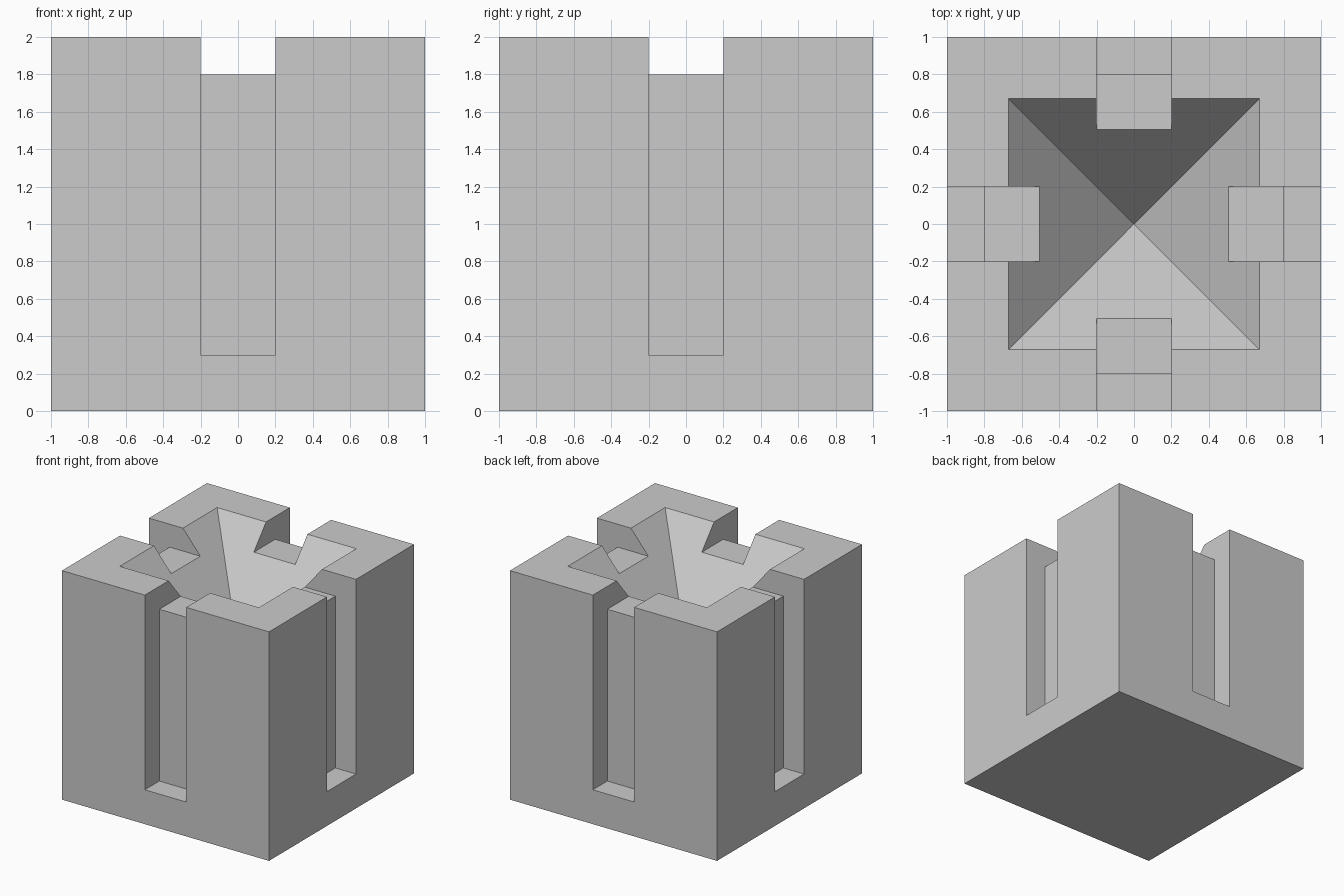
import bpy
from math import pi, sqrt

# Remove the default cube
default = bpy.data.objects.get("Cube")
if default:
    bpy.data.objects.remove(default, do_unlink=True)

# Single flat colour
grey = bpy.data.materials.new("plain grey")
grey.use_nodes = True
colour = (0.6, 0.6, 0.6, 1)
grey.diffuse_color = colour
grey.node_tree.nodes["Principled BSDF"].inputs["Base Color"].default_value = colour


def box(name, low, high):
    """Box between two opposite corners."""
    centre = [(a + b) / 2 for a, b in zip(low, high)]
    bpy.ops.mesh.primitive_cube_add(size=1, location=centre)
    ob = bpy.context.object
    ob.name = name
    ob.scale = [b - a for a, b in zip(low, high)]
    bpy.ops.object.transform_apply(location=True, rotation=True, scale=True)
    ob.data.materials.append(grey)
    return ob


def carve(target, cutter):
    """Subtract a cutter from the target, then discard the cutter."""
    cutter.hide_render = True
    mod = target.modifiers.new("carve", "BOOLEAN")
    mod.operation = "DIFFERENCE"
    mod.solver = "EXACT"
    mod.object = cutter
    bpy.context.view_layer.objects.active = target
    bpy.ops.object.modifier_apply(modifier=mod.name)
    bpy.data.objects.remove(cutter, do_unlink=True)


# Solid block
block = box("block", (-1, -1, 0), (1, 1, 2))

# Pyramid pit sunk into the top, run past the rim for a clean cut
top, apex, half = 2.1, 1.2, 0.672
rim = half * (top - apex) / (2 - apex)
bpy.ops.mesh.primitive_cone_add(
    vertices=4, radius1=0, radius2=rim * sqrt(2), depth=top - apex,
    location=(0, 0, (top + apex) / 2), rotation=(0, 0, pi / 4))
pit = bpy.context.object
pit.name = "pit_cutter"
pit.data.materials.append(grey)
carve(block, pit)

# Crossing notches through the rim
w = 0.2
carve(block, box("notch_cutter", (-w, -1.1, 1.8), (w, 1.1, top)))
carve(block, box("notch_cutter", (-1.1, -w, 1.8), (1.1, w, top)))

# Tall slot in the middle of each side
for s in (-1, 1):
    inner, outer = sorted((0.8 * s, 1.1 * s))
    carve(block, box("slot_cutter", (-w, inner, 0.3), (w, outer, top)))
    carve(block, box("slot_cutter", (inner, -w, 0.3), (outer, w, top)))
